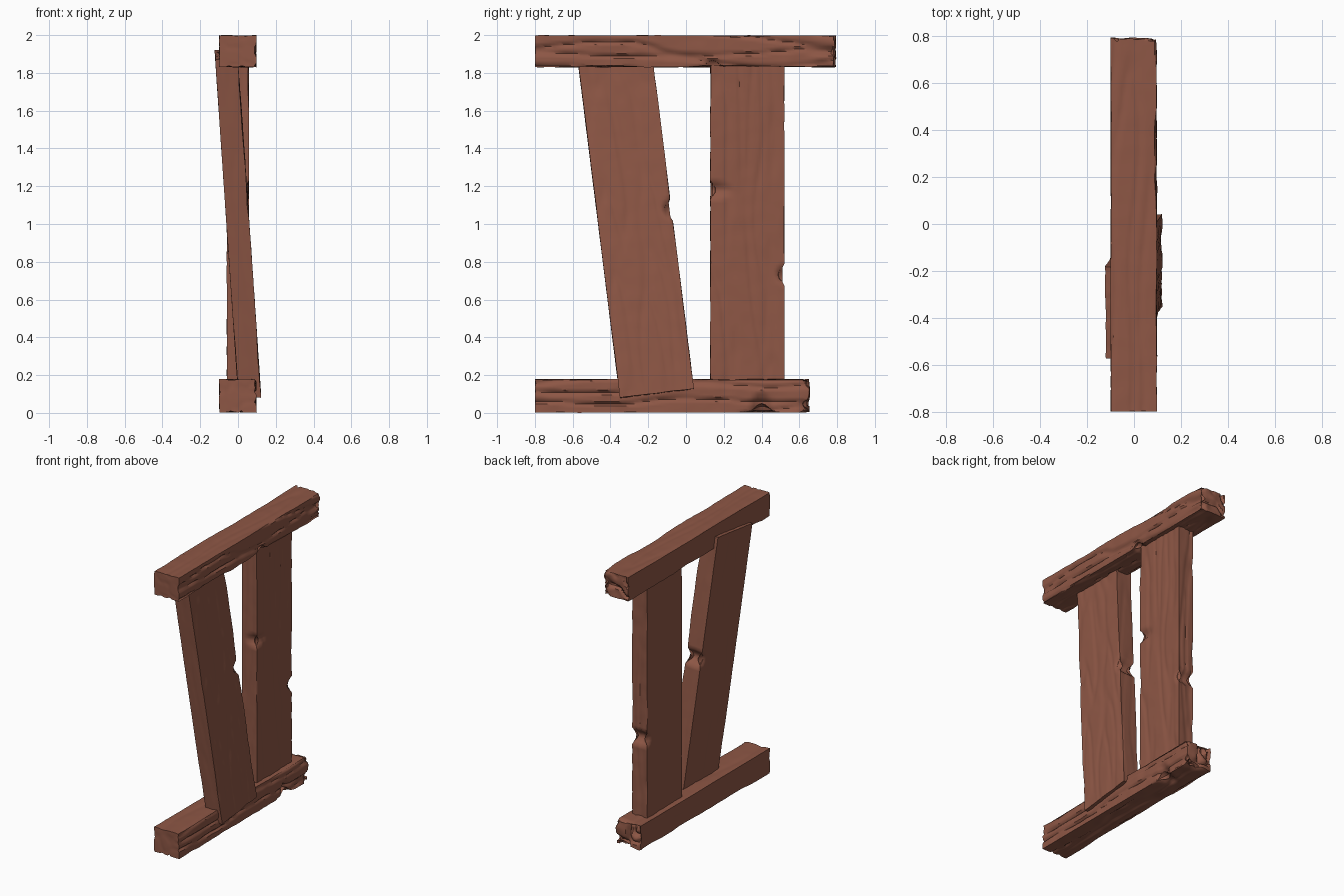
import bpy, bmesh
from math import radians, sin
from mathutils import Vector, noise

if "Cube" in bpy.data.objects:
    bpy.data.objects.remove(bpy.data.objects["Cube"])

wood = bpy.data.materials.new("wood")
wood.diffuse_color = (0.27, 0.095, 0.06, 1)
wood.use_nodes = True
wood.node_tree.nodes["Principled BSDF"].inputs["Base Color"].default_value = wood.diffuse_color


def worn_board(name, size, long_axis, loc, seed, wear, dents=(), rot=(0, 0, 0)):
    """Board with grain carved inward. wear: depth per face (-x, +x, -y, +y, -z, +z).
    dents: (centre, radii, depth) in local coordinates."""
    half = Vector(size) / 2
    bm = bmesh.new()
    bmesh.ops.create_cube(bm, size=1)
    bmesh.ops.scale(bm, vec=size, verts=bm.verts)
    # regular grid on every face
    for a in range(3):
        n = max(4, round(size[a] / (0.02 if a == long_axis else 0.012)))
        no = Vector((0, 0, 0))
        no[a] = 1
        for i in range(1, n):
            bmesh.ops.bisect_plane(bm, geom=bm.verts[:] + bm.edges[:] + bm.faces[:],
                                   plane_co=no * (size[a] * i / n - half[a]), plane_no=no)
    for v in bm.verts:
        p = v.co.copy()
        s = p * 13
        s[long_axis] = p[long_axis] * 1.6
        s += Vector((seed * 7.3, seed * 3.1, seed * 5.7))
        crack = max(0, 1 - abs(noise.noise(s)) * 5)
        lump = 0.5 + 0.5 * noise.noise(p * 14 + Vector((seed, 0, 9)))
        grain = 0.65 * crack + 0.35 * max(0, lump)
        dent = 0
        for c, r, d in dents:
            q = Vector([(p[i] - c[i]) / r[i] for i in range(3)]).length
            if q < 1:
                dent += d * (1 - q * q) ** 1.5
        for a in range(3):
            if abs(abs(p[a]) - half[a]) < 1e-4:
                side = 1 if p[a] > 0 else -1
                depth = wear[2 * a + (side > 0)] * grain + (dent if a != long_axis else 0)
                v.co[a] -= side * depth
    me = bpy.data.meshes.new(name)
    bm.to_mesh(me)
    bm.free()
    me.materials.append(wood)
    ob = bpy.data.objects.new(name, me)
    bpy.context.collection.objects.link(ob)
    ob.location = loc
    ob.rotation_euler = [radians(a) for a in rot]
    bpy.context.view_layer.objects.active = ob
    ob.select_set(True)
    bpy.ops.object.shade_smooth_by_angle(angle=radians(45))
    ob.select_set(False)
    return ob


# horizontal beams, broken at the +y end
worn_board("top_beam", (0.2, 1.6, 0.172), 1, (0, 0, 1.914), 1,
           (0.004, 0.022, 0.004, 0.05, 0.014, 0.008),
           [((0.1, 0.14, -0.086), (0.12, 0.05, 0.05), 0.03),
            ((0.1, 0.8, 0.0), (0.06, 0.2, 0.03), 0.03)])
worn_board("bottom_beam", (0.2, 1.46, 0.18), 1, (0, -0.07, 0.09), 2,
           (0.006, 0.022, 0.004, 0.05, 0.016, 0.008),
           [((0.1, 0.47, -0.07), (0.13, 0.06, 0.1), 0.04),
            ((0.1, 0.73, 0.09), (0.2, 0.04, 0.06), 0.02),
            ((0.1, 0.73, -0.09), (0.2, 0.06, 0.08), 0.03)])

# upright plank
worn_board("straight_plank", (0.12, 0.395, 1.82), 2, (0, 0.325, 1.0), 3,
           (0.004, 0.009, 0.006, 0.01, 0.004, 0.004),
           [((0.06, -0.1975, 0.18), (0.1, 0.13, 0.05), 0.03),
            ((0.0, 0.1975, -0.27), (0.14, 0.06, 0.06), 0.04)])

# leaning plank, foot in front of the bottom beam and head behind the top beam
worn_board("leaning_plank", (0.124, 0.397, 1.82), 2, (0, -0.266, 1.0), 4,
           (0.004, 0.008, 0.003, 0.004, 0.004, 0.004),
           [((0.0, 0.1985, 0.05), (0.16, 0.06, 0.06), 0.045)],
           rot=(7.1, -3.9, 0))
